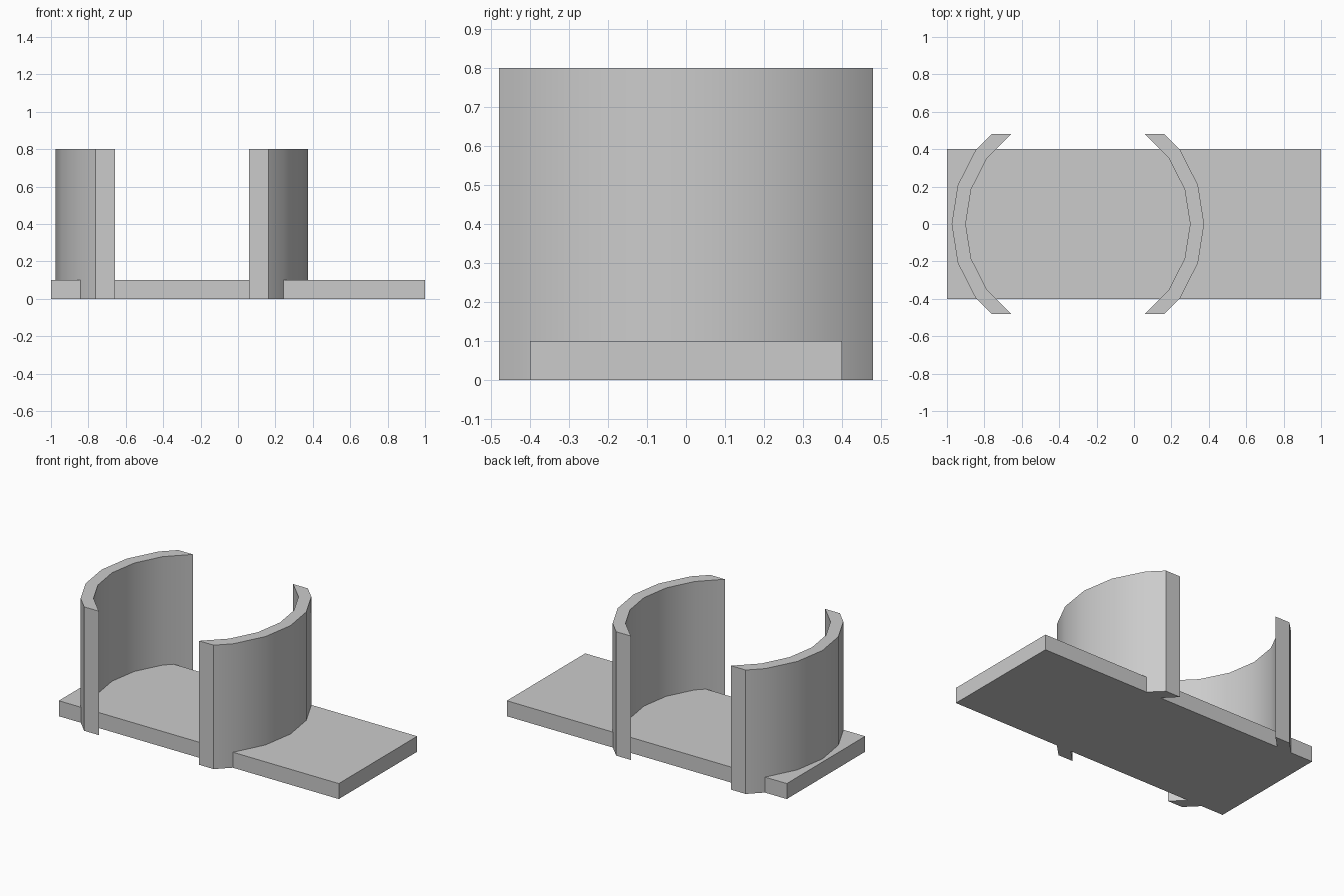
import bpy
import bmesh
from math import cos, sin, pi, radians

cube = bpy.data.objects.get("Cube")
if cube:
    bpy.data.objects.remove(cube, do_unlink=True)

grey = bpy.data.materials.new("light grey")
grey.use_nodes = True
grey.diffuse_color = (0.6, 0.6, 0.6, 1)
grey.node_tree.nodes["Principled BSDF"].inputs["Base Color"].default_value = grey.diffuse_color

CENTRE_X, OUTER, INNER = -0.3, 0.675, 0.6
HALF_WIDTH, HEIGHT, STEP = 0.48, 0.8, pi / 10


def prism(name, outline, height):
    """Extrude a counter-clockwise outline up from the ground."""
    bm = bmesh.new()
    face = bm.faces.new([bm.verts.new((x, y, 0)) for x, y in outline])
    top = bmesh.ops.extrude_face_region(bm, geom=[face], use_keep_orig=True)
    verts = [v for v in top["geom"] if isinstance(v, bmesh.types.BMVert)]
    bmesh.ops.translate(bm, verts=verts, vec=(0, 0, height))
    bmesh.ops.recalc_face_normals(bm, faces=bm.faces)
    mesh = bpy.data.meshes.new(name)
    bm.to_mesh(mesh)
    bm.free()
    mesh.materials.append(grey)
    obj = bpy.data.objects.new(name, mesh)
    bpy.context.collection.objects.link(obj)
    return obj


def arc(radius):
    """Faceted arc bulging to +x, trimmed flat at the half width."""
    pts = [(radius * cos(i * STEP), radius * sin(i * STEP)) for i in range(-2, 3)]
    x0, y0 = pts[-1]
    x1, y1 = radius * cos(3 * STEP), radius * sin(3 * STEP)
    end_x = x0 + (x1 - x0) * (HALF_WIDTH - y0) / (y1 - y0)
    return [(end_x, -HALF_WIDTH)] + pts + [(end_x, HALF_WIDTH)]


# Flat base plate
prism("base_plate", [(-1, -0.4), (1, -0.4), (1, 0.4), (-1, 0.4)], 0.1)

# Two curved walls facing each other
section = arc(OUTER) + arc(INNER)[::-1]
for name, side in (("left_curved_wall", 1), ("right_curved_wall", -1)):
    wall = prism(name, [(CENTRE_X + side * x, y) for x, y in section], HEIGHT)
    bpy.ops.object.select_all(action="DESELECT")
    wall.select_set(True)
    bpy.context.view_layer.objects.active = wall
    bpy.ops.object.shade_smooth_by_angle(angle=radians(30))
